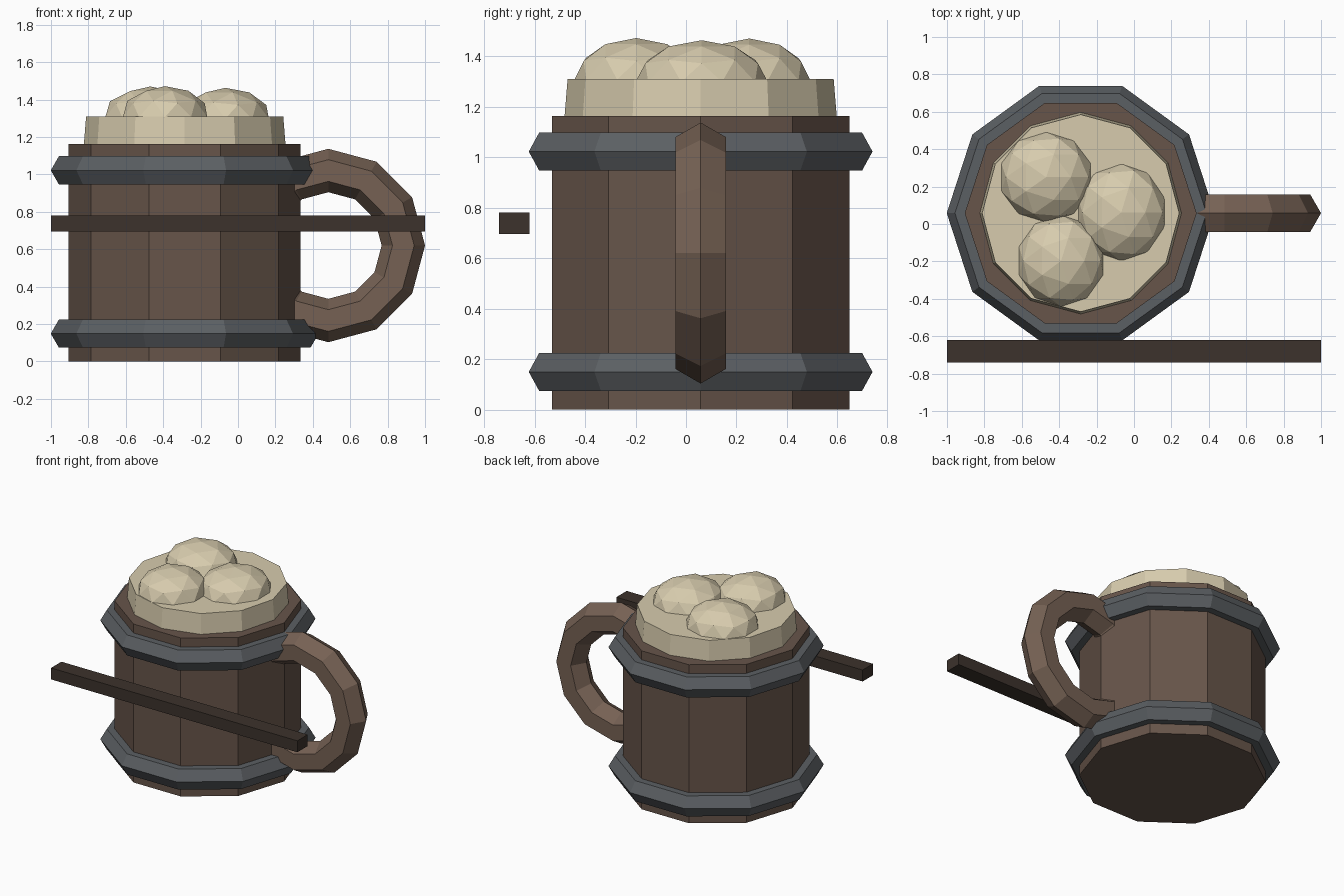
import bpy
from math import pi

if "Cube" in bpy.data.objects:
    bpy.data.objects.remove(bpy.data.objects["Cube"])

CX, CY = -0.285, 0.058  # mug axis


def material(name, rgb):
    m = bpy.data.materials.new(name)
    m.diffuse_color = (*rgb, 1)
    m.use_nodes = True
    m.node_tree.nodes["Principled BSDF"].inputs["Base Color"].default_value = m.diffuse_color
    return m


WOOD = material("wood", (0.135, 0.09, 0.068))
HANDLE = material("handle_wood", (0.18, 0.12, 0.088))
IRON = material("iron", (0.105, 0.115, 0.125))
FOAM = material("foam", (0.68, 0.60, 0.42))
DARK = material("dark_wood", (0.045, 0.032, 0.025))


def finish(name, mat):
    o = bpy.context.object
    o.name = name
    o.data.materials.append(mat)
    return o


def drum(name, sides, r1, r2, z0, z1, mat):
    bpy.ops.mesh.primitive_cone_add(vertices=sides, radius1=r1, radius2=r2, depth=z1 - z0,
                                    location=(CX, CY, (z0 + z1) / 2), rotation=(0, 0, pi / 2))
    return finish(name, mat)


def ring(name, loc, rot, sides, major, minor, mat):
    bpy.ops.mesh.primitive_torus_add(location=loc, rotation=rot, major_segments=sides,
                                     minor_segments=6, major_radius=major, minor_radius=minor)
    return finish(name, mat)


# Mug body and foam slab
drum("mug_body", 10, 0.62, 0.62, 0.0, 1.163, WOOD)
drum("foam_slab", 12, 0.54, 0.527, 1.15, 1.31, FOAM)

# Iron hoops
for name, z in (("lower_hoop", 0.149), ("upper_hoop", 1.022)):
    ring(name, (CX, CY, z), (0, 0, 0), 10, 0.629, 0.087, IRON)

# Handle ring, partly buried in the body
ring("handle", (0.483, CY, 0.62), (pi / 2, 0, 0), 12, 0.401, 0.116, HANDLE)

# Foam bubbles
bubbles = [(-0.47, 0.25, 0.252, 0.242, 1.47),
           (-0.068, 0.062, 0.245, 0.262, 1.463),
           (-0.39, -0.197, 0.237, 0.245, 1.472)]
for i, (x, y, rx, ry, top) in enumerate(bubbles):
    rz = 0.165
    bpy.ops.mesh.primitive_ico_sphere_add(subdivisions=2, radius=1, location=(x, y, top - rz))
    finish(f"foam_bubble_{i + 1}", FOAM).scale = (rx, ry, rz)

# Loose bar in front of the mug
bpy.ops.mesh.primitive_cube_add(size=1, location=(0, -0.68, 0.738))
finish("front_bar", DARK).scale = (2.0, 0.12, 0.084)
